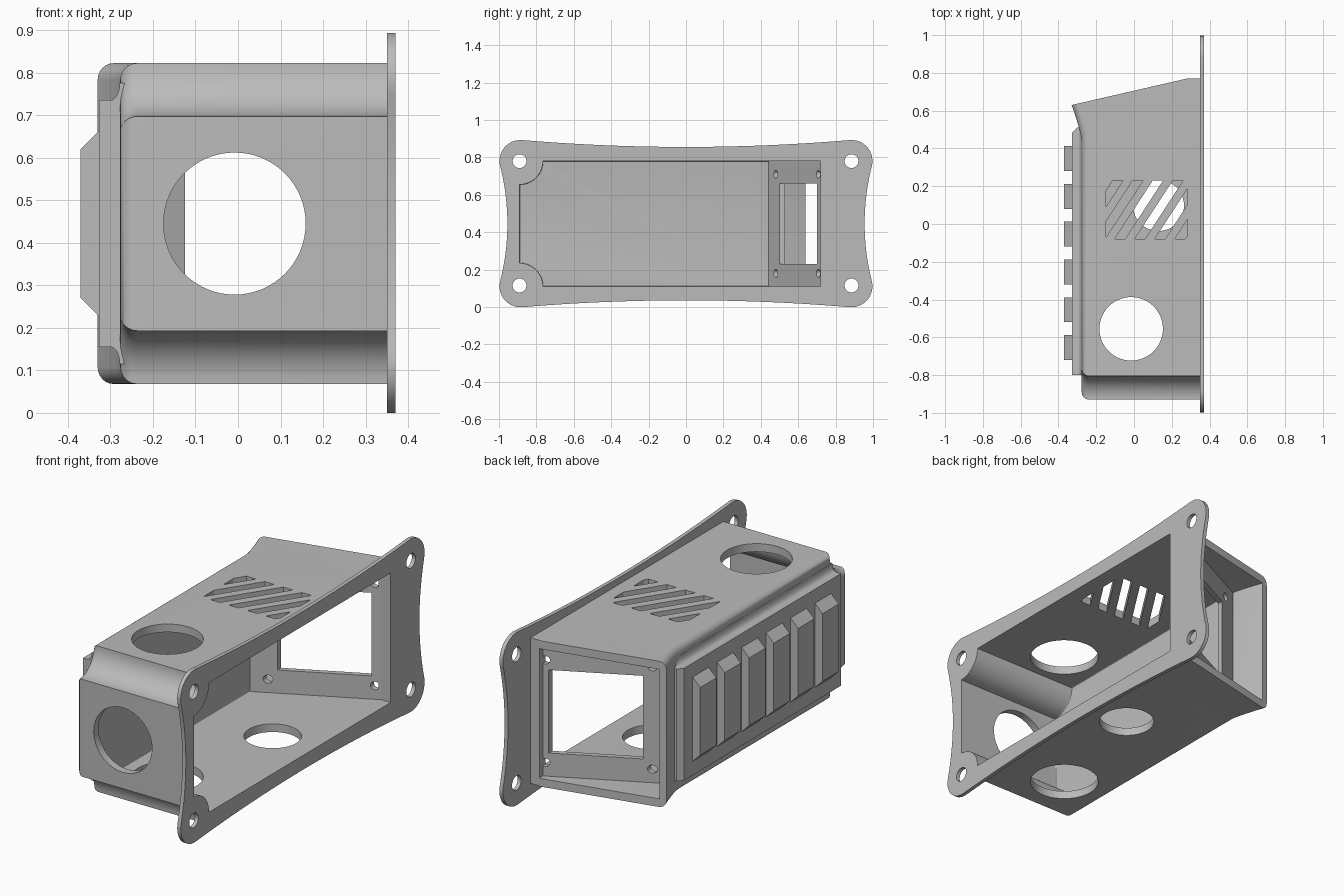
import bpy, bmesh, math
from mathutils import Vector

cube = bpy.data.objects.get("Cube")
if cube:
    bpy.data.objects.remove(cube, do_unlink=True)

MID = 0.445  # height of the horizontal symmetry plane

grey = bpy.data.materials.new("plain_grey")
grey.use_nodes = True
grey.diffuse_color = (0.5, 0.5, 0.5, 1)
grey.node_tree.nodes["Principled BSDF"].inputs["Base Color"].default_value = (0.5, 0.5, 0.5, 1)


def loft(name, rings):
    """Closed solid through rings of equal point count."""
    bm = bmesh.new()
    rows = [[bm.verts.new(p) for p in ring] for ring in rings]
    n = len(rows[0])
    for a, b in zip(rows, rows[1:]):
        for i in range(n):
            j = (i + 1) % n
            bm.faces.new((a[i], a[j], b[j], b[i]))
    bm.faces.new(rows[0])
    bm.faces.new(rows[-1])
    bmesh.ops.recalc_face_normals(bm, faces=bm.faces[:])
    mesh = bpy.data.meshes.new(name)
    bm.to_mesh(mesh)
    bm.free()
    mesh.materials.append(grey)
    ob = bpy.data.objects.new(name, mesh)
    bpy.context.collection.objects.link(ob)
    return ob


def prism(name, pts, axis, lo, hi):
    """Extrude a 2D outline along one axis."""
    def place(p, q, t):
        return {"x": (t, p, q), "y": (p, t, q), "z": (p, q, t)}[axis]
    return loft(name, [[place(p, q, t) for p, q in pts] for t in (lo, hi)])


def circle(cx, cy, r, n=64):
    return [(cx + r * math.cos(math.tau * i / n), cy + r * math.sin(math.tau * i / n)) for i in range(n)]


def rect(x0, x1, y0, y1):
    return [(x0, y0), (x1, y0), (x1, y1), (x0, y1)]


def bisect(ob, co, no, clear=True):
    """Slice by a plane; optionally discard the side the normal points to."""
    bm = bmesh.new()
    bm.from_mesh(ob.data)
    res = bmesh.ops.bisect_plane(bm, geom=bm.verts[:] + bm.edges[:] + bm.faces[:], dist=1e-5,
                                 plane_co=co, plane_no=no, clear_outer=clear)
    edges = [e for e in res["geom_cut"] if isinstance(e, bmesh.types.BMEdge)]
    if clear and edges:
        bmesh.ops.holes_fill(bm, edges=edges, sides=0)
        bmesh.ops.recalc_face_normals(bm, faces=bm.faces[:])
    bm.to_mesh(ob.data)
    bm.free()


def cut(target, cutter, keep=False):
    mod = target.modifiers.new("cut", "BOOLEAN")
    mod.operation, mod.solver, mod.object = "DIFFERENCE", "EXACT", cutter
    bpy.context.view_layer.objects.active = target
    bpy.ops.object.modifier_apply(modifier=mod.name)
    if not keep:
        bpy.data.objects.remove(cutter, do_unlink=True)


def notched(x, y0, y1, h, d=0.0, r=0.125, n=14):
    """Rectangle whose two front corners are scooped out, inset by d."""
    a = math.asin(d / (r + d))
    arc = []
    for i in range(n + 1):
        t = a + (math.pi / 2 - 2 * a) * i / n
        arc.append((y0 + (r + d) * math.cos(t), h - (r + d) * math.sin(t)))
    top = [(y1, h - d)] + arc
    pts = top + [(y, -z) for y, z in reversed(top)]
    return [(x, y, MID + z) for y, z in pts]


def shell(name, lo, hi, y0, h, radius):
    """Scooped box with a rounded outer edge that flares outward at the back."""
    rings = []
    for i in range(7):
        t = math.pi / 2 * i / 6
        rings.append(notched(lo + radius * (1 - math.sin(t)), y0, 0.9, h, radius * (1 - math.cos(t))))
    ob = loft(name, list(reversed([notched(hi, y0, 0.9, h)] + rings)))
    for i in range(8):
        bisect(ob, (0, 0.44 + 0.03 * i, 0), (0, 1, 0), clear=False)
    for v in ob.data.vertices:
        if v.co.y > 0.44 and v.co.x < -0.1:
            v.co.x -= 0.053 * ((v.co.y - 0.44) / 0.19) ** 1.3
    return ob


# Housing shell with slanted open back
housing = shell("housing", -0.277, 0.355, -0.93, 0.377, 0.04)
bisect(housing, (0, 0.77, 0), (0, 1, 0))
bisect(housing, (0.28, 0.77, 0), (-0.14, 0.61, 0))
cavity = shell("cavity", -0.24, 0.5, -0.89, 0.335, 0.004)
# Cavity stops short of the flange at the back
cut(cavity, prism("back_stop", rect(0.30, 0.6, 0.72, 1.0), "z", 0, 0.9))

# Mounting flange: rounded ears joined by concave edges
steps = [i / 12 for i in range(13)]
quad = [(0.955 + 0.0377 * t * t, 0.304 * t) for t in steps[:-1]]
quad += [(0.885 + 0.112 * math.cos(math.radians(-16 + 111 * t)),
          0.335 + 0.112 * math.sin(math.radians(-16 + 111 * t))) for t in steps]
quad += [(0.875 * (1 - t), 0.41 + 0.0366 * (1 - t) ** 2) for t in steps[1:]]
half = quad + [(-u, v) for u, v in reversed(quad[:-1])]
outline = half + [(u, -v) for u, v in reversed(half[1:-1])]
flange = prism("mounting_flange", [(u, v + 0.446) for u, v in outline], "x", 0.35, 0.37)
for y in (-0.89, 0.885):
    for z in (0.115, 0.78):
        cut(flange, prism("ear_hole", circle(y, z, 0.037, 32), "x", 0.3, 0.4))
cut(flange, cavity, keep=True)
cut(housing, cavity)

# Round openings in front, top and bottom
cut(housing, prism("front_hole", circle(-0.008, MID, 0.167), "y", -1, -0.8))
cut(housing, prism("cable_hole", circle(-0.015, -0.555, 0.168), "z", -0.1, 1))
cut(housing, prism("bottom_hole", circle(0.13, 0.098, 0.135), "z", -0.1, 0.3))

# Diagonal vent slots in the top
for k in range(6):
    x = -0.315 + 0.106 * k
    slot = prism("slot", [(x, -0.08), (x + 0.055, -0.08), (x + 0.257, 0.23), (x + 0.202, 0.23)], "z", 0.7, 0.9)
    bisect(slot, (-0.148, 0, 0), (-1, 0, 0))
    bisect(slot, (0.284, 0, 0), (1, 0, 0))
    cut(housing, slot)

# Raised side panel with filleted edges
fillet = [(-0.30 + 0.022 * math.sin(t * math.pi / 2), 0.29 + 0.04 * (1 - math.cos(t * math.pi / 2)))
          for t in steps[::2]]
edge = [(-0.327, 0.29)] + fillet + [(-0.262, 0.33)]
profile = edge + [(x, -z) for x, z in reversed(edge)]
panel = prism("side_panel", [(x, z + MID) for x, z in profile], "y", -0.80, 0.51)
bisect(panel, (-0.327, 0.485, 0), (-1, 1, 0))

# Grip ribs
for k in range(6):
    y = -0.72 + 0.2 * k
    prism("grip_rib_%d" % (k + 1), [(-0.32, 0.22), (-0.37, 0.27), (-0.37, 0.62), (-0.32, 0.67)],
          "y", y, y + 0.132)

# Recessed slanted back frame with window and screw holes
def slant(x):
    return 0.72 + 0.5 * (x - 0.315)

ends = (-0.268, 0.33)
frame = prism("back_frame", [(x, slant(x)) for x in ends] + [(x, slant(x) + 0.03) for x in reversed(ends)],
              "z", 0.10, 0.79)
cut(frame, prism("window", rect(-0.125, 0.275, 0.23, 0.66), "y", 0.3, 0.9))
for x in (-0.165, 0.29):
    for z in (0.18, 0.71):
        cut(frame, prism("screw_hole", circle(x, z, 0.021, 24), "y", 0.3, 0.9))

# Smooth curved areas, keep edges crisp
bpy.ops.object.select_all(action="DESELECT")
for ob in bpy.context.collection.objects:
    if ob.type == "MESH" and grey.name in ob.data.materials:
        ob.select_set(True)
        bpy.context.view_layer.objects.active = ob
bpy.ops.object.shade_smooth_by_angle(angle=math.radians(30))
